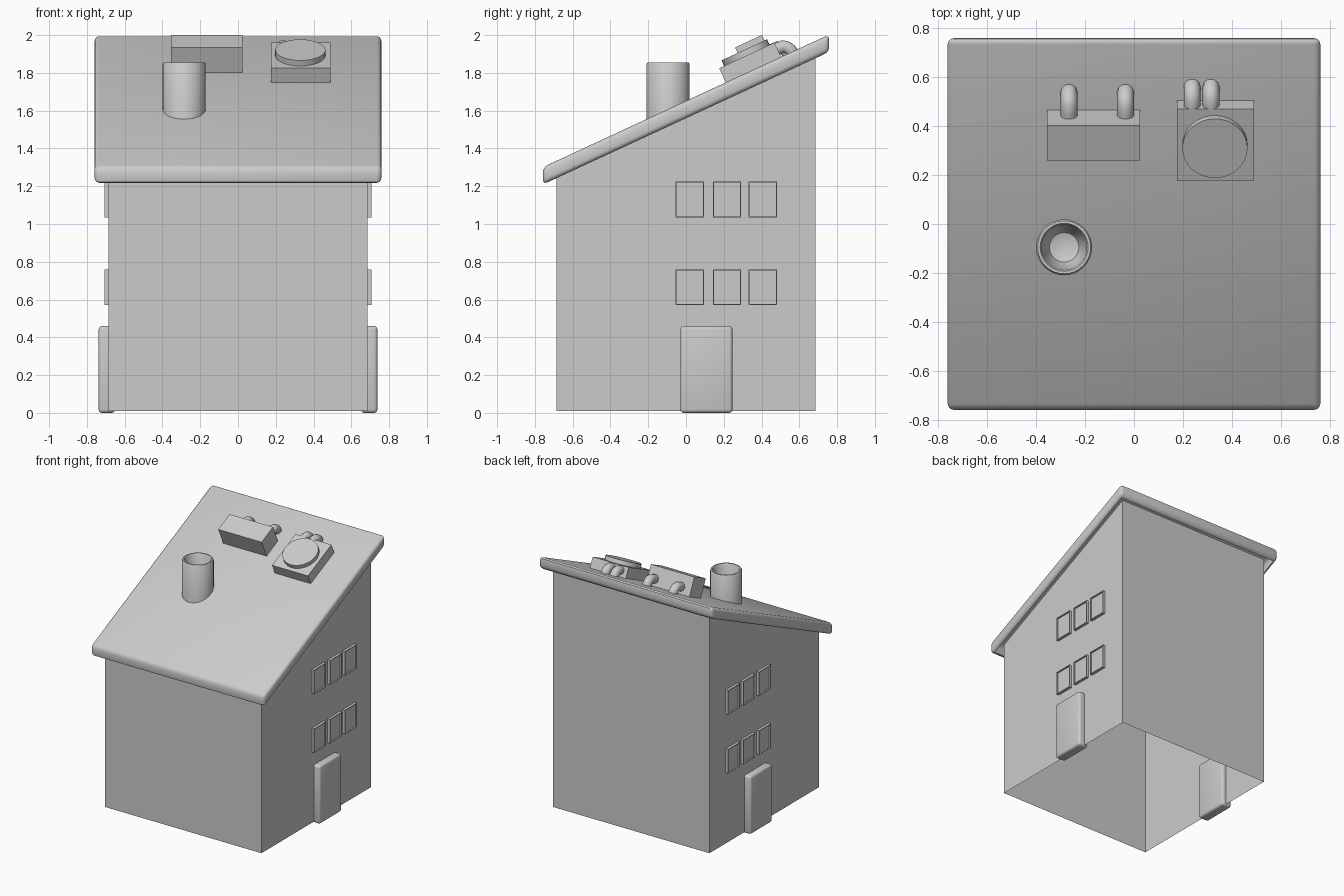
import bpy, bmesh, math
from mathutils import Matrix, Vector

if "Cube" in bpy.data.objects:
    bpy.data.objects.remove(bpy.data.objects["Cube"])

SLOPE = 0.463                      # roof rise per unit of y
ANG = math.atan(SLOPE)


def finish(bm, name, smooth=False, mirror=False):
    bmesh.ops.recalc_face_normals(bm, faces=bm.faces)
    me = bpy.data.meshes.new(name)
    bm.to_mesh(me)
    bm.free()
    ob = bpy.data.objects.new(name, me)
    bpy.context.collection.objects.link(ob)
    if mirror:
        m = ob.modifiers.new("mirror", 'MIRROR')
        m.use_bisect_axis[0] = False
        m.use_clip = False
    if smooth:
        bpy.ops.object.select_all(action='DESELECT')
        ob.select_set(True)
        bpy.context.view_layer.objects.active = ob
        bpy.ops.object.shade_smooth_by_angle(angle=math.radians(40))
    return ob


def box(lo, hi, bevel=0.0, segments=3):
    bm = bmesh.new()
    lo, hi = Vector(lo), Vector(hi)
    bmesh.ops.create_cube(bm, size=1)
    for v in bm.verts:
        v.co = Vector((lo[i] + (v.co[i] + 0.5) * (hi[i] - lo[i]) for i in range(3)))
    if bevel:
        bmesh.ops.bevel(bm, geom=bm.edges[:], offset=bevel, segments=segments,
                        profile=0.5, affect='EDGES')
    return bm


def drop_faces(bm, direction):
    d = Vector(direction)
    bm.normal_update()
    big = max((f for f in bm.faces if f.normal.dot(d) > 0.8), key=lambda f: f.calc_area())
    bmesh.ops.delete(bm, geom=[big], context='FACES')


# House walls: open underneath, top follows the roof
bm = box((-0.685, -0.685, 0.01), (0.685, 0.685, 1.6))
drop_faces(bm, (0, 0, -1))
for v in bm.verts:
    if v.co.z > 1:
        v.co.z += SLOPE * v.co.y
finish(bm, "walls")

# Sheared roof cap with rounded edges, hollow underneath
bm = box((-0.76, -0.758, 1.56), (0.76, 0.758, 1.652), 0.025)
drop_faces(bm, (0, 0, -1))
for v in bm.verts:
    v.co.z += SLOPE * v.co.y
finish(bm, "roof", True)

# Chimney pipe: lathe of a hollow profile
bm = bmesh.new()
profile = [(0.114, 1.48), (0.114, 1.848), (0.108, 1.856), (0.098, 1.856),
           (0.092, 1.848), (0.088, 1.70), (0.06, 1.64), (0.0, 1.62)]
pts = [bm.verts.new((r, 0, z)) for r, z in profile]
edges = [bm.edges.new(p) for p in zip(pts, pts[1:])]
bmesh.ops.spin(bm, geom=pts + edges, cent=(0, 0, 0), axis=(0, 0, 1),
               angle=math.tau, steps=32)
bmesh.ops.remove_doubles(bm, verts=bm.verts, dist=1e-4)
bmesh.ops.translate(bm, verts=bm.verts, vec=(-0.285, -0.095, 0))
finish(bm, "chimney", True)

# Doors on both side walls
finish(box((0.65, -0.03, 0.0), (0.738, 0.246, 0.46), 0.018), "doors", True, True)

# Framed windows on both side walls
for row, z in (("lower", 0.57), ("upper", 1.035)):
    for i, y in enumerate((-0.055, 0.142, 0.332)):
        bm = box((0.67, y, z), (0.706, y + 0.15, z + 0.19))
        bm.normal_update()
        pane = [f for f in bm.faces if f.normal.x > 0.9]
        bmesh.ops.inset_region(bm, faces=pane, thickness=0.008)
        ext = bmesh.ops.extrude_face_region(bm, geom=pane)
        bmesh.ops.translate(bm, vec=(-0.012, 0, 0),
                            verts=[g for g in ext['geom'] if isinstance(g, bmesh.types.BMVert)])
        bmesh.ops.delete(bm, geom=pane, context='FACES_ONLY')
        finish(bm, f"{row}_window_{i + 1}", mirror=True)


def on_roof(y, z):
    return Matrix.Translation((0, y, z)) @ Matrix.Rotation(ANG, 4, 'X')


def tilted_box(name, x0, x1, y, z, length, height):
    # y, z is the top front edge; the box sits square to the roof slope
    bm = box((x0, 0, -height - 0.01), (x1, length, 0))
    bmesh.ops.transform(bm, matrix=on_roof(y, z), verts=bm.verts)
    finish(bm, name)


# Two roof units
tilted_box("tall_roof_unit", -0.355, 0.025, 0.26, 1.935, 0.157, 0.155)
tilted_box("square_roof_unit", 0.175, 0.49, 0.176, 1.825, 0.322, 0.09)

# Fan disc on the square unit
bm = bmesh.new()
bmesh.ops.create_cone(bm, cap_ends=True, segments=32, radius1=0.133, radius2=0.133, depth=0.05)
bmesh.ops.transform(bm, verts=bm.verts,
                    matrix=Matrix.Translation((0.33, 0, 0)) @ on_roof(0.319, 1.899))
finish(bm, "fan_disc", True)


# Bent pipes from the units into the roof
def pipe(name, x, y, z):
    cu = bpy.data.curves.new(name, 'CURVE')
    cu.dimensions = '3D'
    cu.bevel_depth = 0.034
    cu.bevel_resolution = 3
    cu.use_fill_caps = True
    cu.resolution_u = 4
    r = 0.065
    path = [(-0.09, -0.042), (-0.03, -0.014), (0.0, 0.0)]
    path += [(r * math.sin(a) * 0.95, r * (math.cos(a) - 1)) for a in
             (math.radians(d) for d in range(15, 91, 15))]
    path.append((r * 0.95, -r - 0.06))
    sp = cu.splines.new('POLY')
    sp.points.add(len(path) - 1)
    for p, (dy, dz) in zip(sp.points, path):
        p.co = (x, y + dy, z + dz, 1)
    sp.use_smooth = True
    ob = bpy.data.objects.new(name, cu)
    bpy.context.collection.objects.link(ob)


for i, (x, y, z) in enumerate(((-0.265, 0.486, 1.936), (-0.035, 0.486, 1.936),
                               (0.237, 0.51, 1.94), (0.314, 0.51, 1.94))):
    pipe(f"pipe_{i + 1}", x, y, z)
